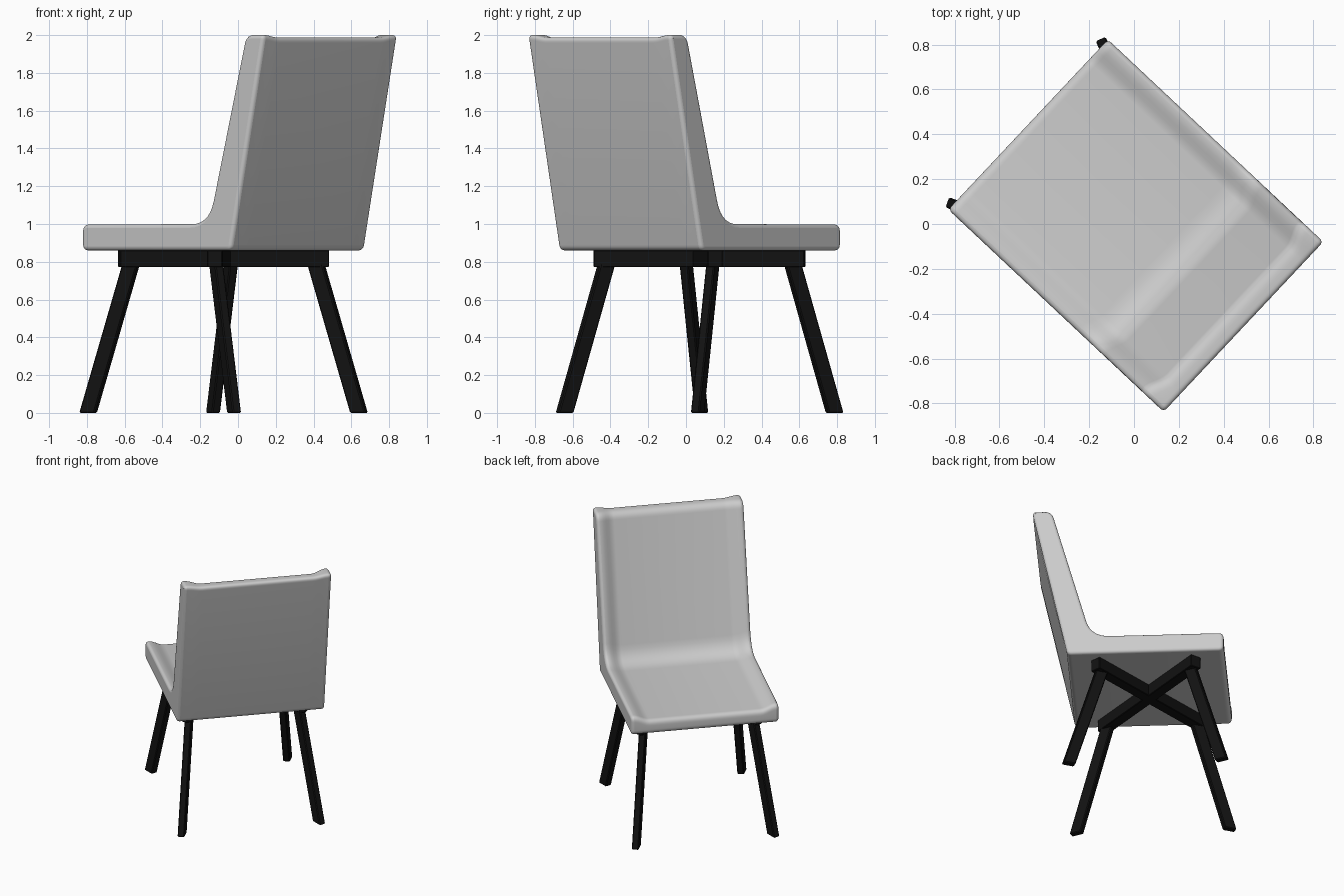
import bpy, bmesh, math
from mathutils import Vector, Matrix

if "Cube" in bpy.data.objects:
    bpy.data.objects.remove(bpy.data.objects["Cube"])

# The chair is built square (x = width, y = forward) and turned about z.
TURN = Matrix.Rotation(math.radians(46.8), 4, 'Z')
CENTRE_Y = 0.105  # middle of the leg frame

black = bpy.data.materials.new("black_metal")
black.diffuse_color = (0.006, 0.006, 0.006, 1)
black.use_nodes = True
black.node_tree.nodes["Principled BSDF"].inputs["Base Color"].default_value = black.diffuse_color


def finish(name, bm, mat=None, bevel=0.0, segments=1):
    bmesh.ops.recalc_face_normals(bm, faces=bm.faces)
    bm.transform(TURN)
    mesh = bpy.data.meshes.new(name)
    bm.to_mesh(mesh)
    bm.free()
    ob = bpy.data.objects.new(name, mesh)
    bpy.context.collection.objects.link(ob)
    if mat:
        mesh.materials.append(mat)
    if bevel:
        mod = ob.modifiers.new("bevel", 'BEVEL')
        mod.width, mod.segments = bevel, segments
        mod.limit_method, mod.angle_limit = 'ANGLE', math.radians(40)
        mod.use_clamp_overlap = False
    return ob


def rounded(points, steps=7):
    """Round each (y, z, reach) corner with a short curve."""
    out = []
    for i, (y, z, reach) in enumerate(points):
        p = Vector((y, z))
        a = Vector(points[i - 1][:2]) - p
        b = Vector(points[(i + 1) % len(points)][:2]) - p
        a, b = p + a.normalized() * reach, p + b.normalized() * reach
        for k in range(steps + 1):
            t = k / steps
            out.append(a * (1 - t) ** 2 + p * 2 * t * (1 - t) + b * t * t)
    return out


def side_profile(dish):
    """L-shaped padded profile, with its sitting side sunk by dish."""
    return rounded([(-0.432, 0.86, 0.03), (0.648, 0.86, 0.035), (0.648, 0.998 - dish, 0.04),
                    (-0.268 - dish, 1.0 - dish, 0.13), (-0.54 - dish, 2.002 - dish * 0.4, 0.05),
                    (-0.675, 2.002 - dish * 0.4, 0.03)])


# Seat and backrest: side profiles lofted across, sunk a little between the rims
W = 0.52
insets = (0, 0.03, 0.05, 0.07, 0.09, 0.11, 0.13)
stations = [-W + i for i in insets] + [W - i for i in reversed(insets)]
bm = bmesh.new()
rings = []
for u in stations:
    t = min(1, max(0, (W - abs(u) - 0.02) / 0.11))
    dish = 0.035 * t * t * (3 - 2 * t)
    rings.append([bm.verts.new((u, p.x, p.y)) for p in side_profile(dish)])
for a, b in zip(rings, rings[1:]):
    for i in range(len(a)):
        bm.faces.new((a[i - 1], a[i], b[i], b[i - 1]))
bm.faces.new(rings[0])
bm.faces.new(rings[-1])
shell = finish("seat_and_back", bm, bevel=0.02, segments=4)
bpy.context.view_layer.objects.active = shell
shell.select_set(True)
bpy.ops.object.shade_smooth_by_angle(angle=math.radians(40))
shell.select_set(False)

# Crossed bars under the seat
for name, side in (("cross_bar_a", 1), ("cross_bar_b", -1)):
    bm = bmesh.new()
    bmesh.ops.create_cube(bm, size=1)
    bm.transform(Matrix.Translation((0, CENTRE_Y, 0.817))
                 @ Matrix.Rotation(side * math.atan2(0.305, 0.385), 4, 'Z')
                 @ Matrix.Diagonal((1.12, 0.08, 0.09, 1)))
    finish(name, bm, black, bevel=0.004)

# Four splayed legs, flat bars turned towards the direction they splay in
for sy, row in ((1, "front"), (-1, "back")):
    for sx, side in ((1, "right"), (-1, "left")):
        top = Vector((sx * 0.385, CENTRE_Y + sy * 0.305, 0.80))
        foot = Vector((sx * 0.483, CENTRE_Y + sy * 0.53, 0))
        along = Vector((foot.x - top.x, foot.y - top.y, 0)).normalized()
        across = Vector((-along.y, along.x, 0))
        bm = bmesh.new()
        rings = [[bm.verts.new(c + along * a * 0.043 + across * b * 0.024)
                  for a, b in ((1, 1), (-1, 1), (-1, -1), (1, -1))] for c in (foot, top)]
        bm.faces.new(rings[0])
        bm.faces.new(rings[1])
        for i in range(4):
            j = (i + 1) % 4
            bm.faces.new((rings[0][i], rings[0][j], rings[1][j], rings[1][i]))
        finish(f"{row}_{side}_leg", bm, black, bevel=0.006)
